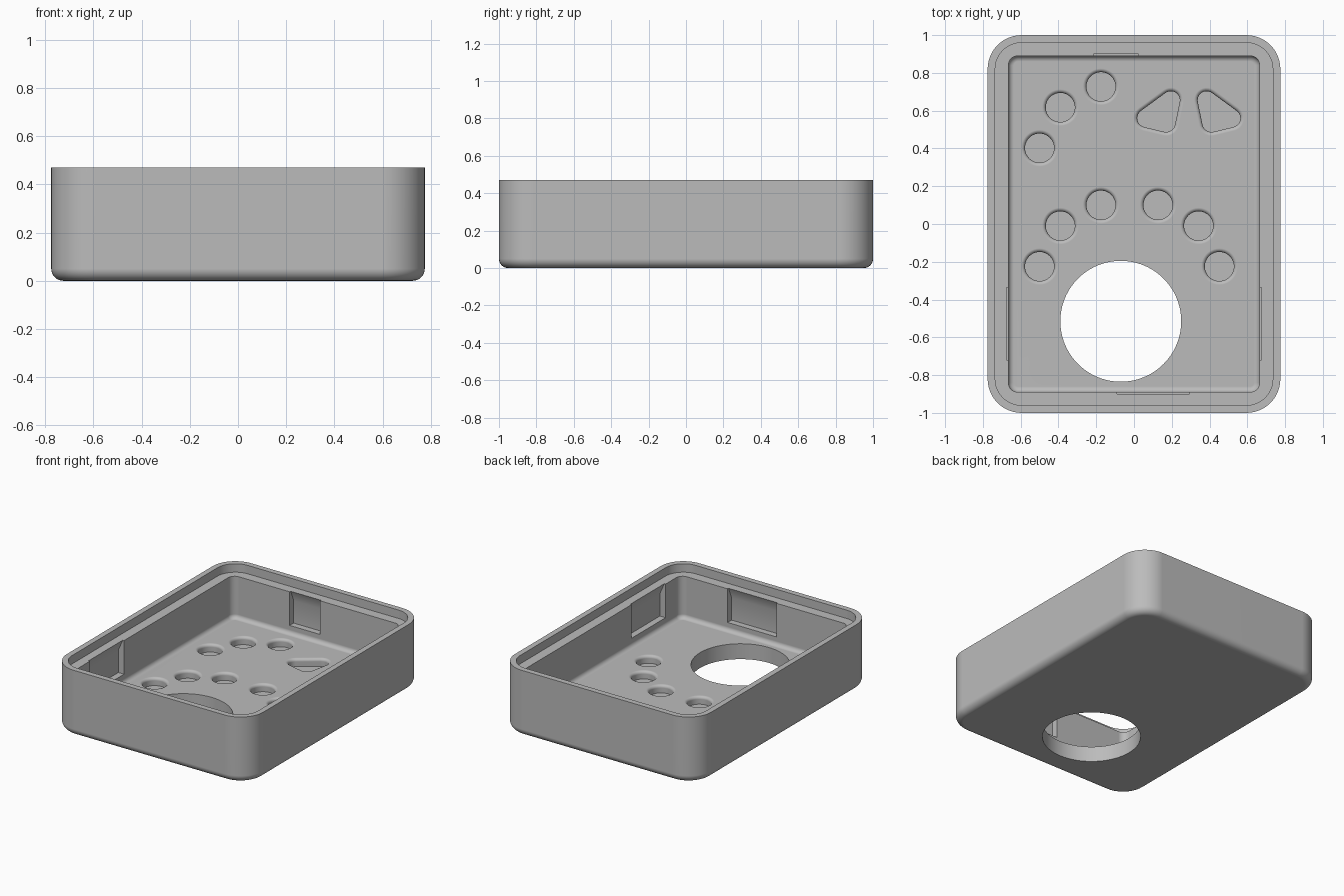
import bpy
import bmesh
from math import cos, sin, pi, radians
from mathutils import Vector, Matrix

if "Cube" in bpy.data.objects:
    bpy.data.objects.remove(bpy.data.objects["Cube"], do_unlink=True)

HEIGHT, LEDGE, FLOOR = 0.47, 0.41, 0.11


def outline(centres, radius, z, steps):
    """Rounded polygon: an arc about each corner centre, counter-clockwise."""
    pts, n = [], len(centres)
    if n == 1:
        return [Vector((centres[0][0] + radius * cos(2 * pi * i / steps),
                        centres[0][1] + radius * sin(2 * pi * i / steps), z)) for i in range(steps)]
    for i, c in enumerate(centres):
        p, c, q = (Vector(v) for v in (centres[i - 1], c, centres[(i + 1) % n]))
        d1, d2 = (c - p).normalized(), (q - c).normalized()
        n1, n2 = Vector((d1.y, -d1.x)), Vector((d2.y, -d2.x))
        turn = n1.angle(n2)
        for k in range(steps + 1):
            a = turn * k / steps
            x, y = c + radius * (n1 * cos(a) + d1 * sin(a))
            pts.append(Vector((x, y, z)))
    return pts


def box_ring(half_x, half_y, radius, z):
    """Rounded rectangle ring of the case."""
    x, y = half_x - radius, half_y - radius
    return outline([(x, -y), (x, y), (-x, y), (-x, -y)], radius, z, 12)


def loft(bm, rings):
    """Skin a stack of rings and cap both ends."""
    loops = [[bm.verts.new(p) for p in ring] for ring in rings]
    count = len(loops[0])
    for a, b in zip(loops, loops[1:]):
        for i in range(count):
            j = (i + 1) % count
            bm.faces.new((a[i], a[j], b[j], b[i]))
    bm.faces.new(loops[0][::-1])
    bm.faces.new(loops[-1])


def make_object(name, bm):
    bmesh.ops.recalc_face_normals(bm, faces=bm.faces)
    mesh = bpy.data.meshes.new(name)
    bm.to_mesh(mesh)
    bm.free()
    obj = bpy.data.objects.new(name, mesh)
    bpy.context.collection.objects.link(obj)
    return obj


# Case shell: filleted outside, stepped rim, cavity with filleted floor
bm = bmesh.new()
rings = []
fillet, steps = 0.05, 8
for i in range(steps + 1):
    a = i / steps * pi / 2
    inset = fillet * (1 - sin(a))
    rings.append(box_ring(0.775 - inset, 1 - inset, 0.18 - inset, fillet * (1 - cos(a))))
rings += [box_ring(0.775, 1, 0.18, HEIGHT),
          box_ring(0.735, 0.96, 0.14, HEIGHT),
          box_ring(0.735, 0.96, 0.14, LEDGE),
          box_ring(0.665, 0.89, 0.05, LEDGE)]
fillet, steps = 0.03, 6
for i in range(steps + 1):
    a = i / steps * pi / 2
    inset = fillet * (1 - cos(a))
    rings.append(box_ring(0.665 - inset, 0.89 - inset, 0.05 - inset, FLOOR + fillet * (1 - sin(a))))
loft(bm, rings)
case = make_object("case_shell", bm)

# Cutters: large round opening through the floor
bm = bmesh.new()
hole = [(-0.07, -0.515)]
loft(bm, [outline(hole, 0.32, z, 96) for z in (-0.1, 0.2)])


# Blind pockets with a softened lip
def pocket(centres, radius, steps, depth=0.055, lip=0.02):
    rings = [outline(centres, radius, FLOOR - depth, steps)]
    for i in range(6):
        a = i / 5 * pi / 2
        rings.append(outline(centres, radius + lip * (1 - cos(a)),
                             FLOOR - lip * (1 - sin(a)), steps))
    rings.append(outline(centres, radius + lip, FLOOR + 0.03, steps))
    loft(bm, rings)


arc = [(-0.5, -0.225), (-0.39, -0.01), (-0.175, 0.1)]
buttons = arc + [(x, y + 0.627) for x, y in arc] + [(-0.048 - x, y) for x, y in arc]
for c in buttons:
    pocket([c], 0.077, 40)

triangle = [(0.065, 0.56), (0.17, 0.535), (0.195, 0.655)]
pocket(triangle, 0.048, 10)
pocket([(0.58 - x, y) for x, y in reversed(triangle)], 0.048, 10)


# Snap-fit recesses in the walls: sloped above, deep below
def recess(wall, start, end, angle):
    profile = [(-0.05, 0.17), (0.045, 0.17), (0.045, 0.33), (0.01, LEDGE), (0.01, 0.44), (-0.05, 0.44)]
    turn = Matrix.Rotation(radians(angle), 3, 'Z')
    loft(bm, [[turn @ Vector((wall + d, t, z)) for d, z in profile] for t in (start, end)])


recess(0.665, -0.72, -0.335, 0)
recess(0.665, 0.335, 0.72, 180)
recess(0.89, -0.025, 0.215, 90)
recess(0.89, -0.09, 0.295, -90)
cutter = make_object("cutter", bm)
cutter.hide_render = True

# Cut, then shade with crisp edges
cut = case.modifiers.new("openings", 'BOOLEAN')
cut.operation, cut.solver, cut.object = 'DIFFERENCE', 'EXACT', cutter
bpy.ops.object.select_all(action='DESELECT')
bpy.context.view_layer.objects.active = case
case.select_set(True)
bpy.ops.object.modifier_apply(modifier=cut.name)
bpy.data.objects.remove(cutter, do_unlink=True)
bpy.ops.object.shade_smooth_by_angle(angle=radians(30))
flat = case.modifiers.new("flat_faces", 'WEIGHTED_NORMAL')
flat.keep_sharp = True

# Single grey plastic
grey = bpy.data.materials.new("grey_plastic")
grey.use_nodes = True
colour = (0.5, 0.5, 0.5, 1)
grey.diffuse_color = colour
grey.node_tree.nodes["Principled BSDF"].inputs["Base Color"].default_value = colour
case.data.materials.clear()
case.data.materials.append(grey)
